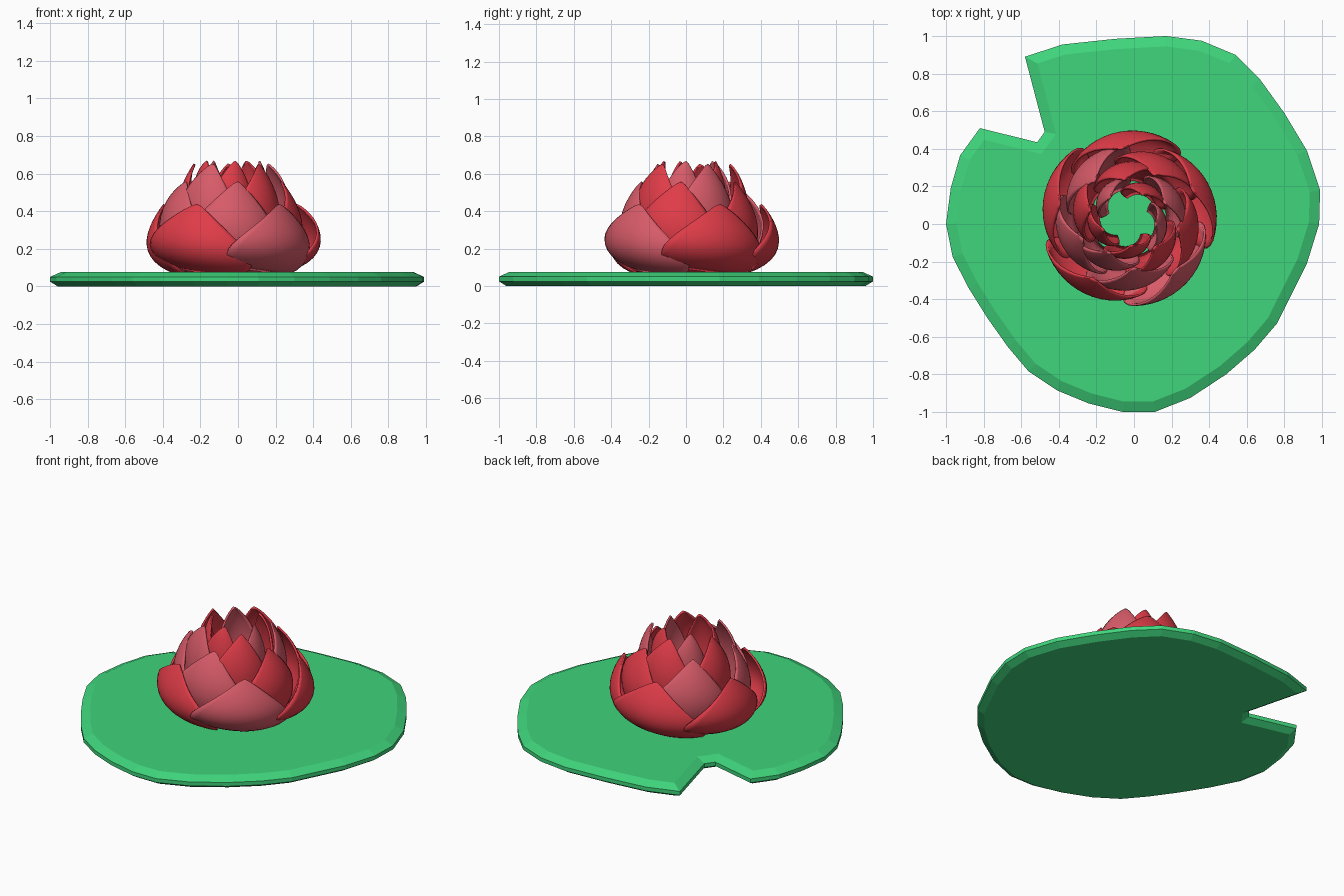
import bpy, bmesh, math
from mathutils import Vector

if "Cube" in bpy.data.objects:
    bpy.data.objects.remove(bpy.data.objects["Cube"])


def material(name, rgb):
    m = bpy.data.materials.new(name)
    m.diffuse_color = (*rgb, 1)
    m.use_nodes = True
    m.node_tree.nodes["Principled BSDF"].inputs["Base Color"].default_value = m.diffuse_color
    return m


GREEN = material("leaf green", (0.05, 0.66, 0.20))
RED = material("petal red", (0.74, 0.045, 0.065))
PINK = material("petal pink", (0.68, 0.105, 0.14))


def add_object(name, bm, mat):
    bmesh.ops.recalc_face_normals(bm, faces=bm.faces)
    me = bpy.data.meshes.new(name)
    bm.to_mesh(me)
    bm.free()
    me.materials.append(mat)
    ob = bpy.data.objects.new(name, me)
    bpy.context.collection.objects.link(ob)
    return ob


# Lily pad: notched outline, clockwise seen from above
OUTLINE = [(-.58, .89), (-.38, .955), (-.1, .985), (.17, 1), (.36, .975), (.54, .9),
           (.67, .77), (.8, .59), (.92, .39), (.99, .18), (.985, 0), (.92, -.21),
           (.84, -.37), (.76, -.53), (.64, -.67), (.49, -.8), (.3, -.925), (.11, -1),
           (-.06, -1), (-.24, -.955), (-.41, -.885), (-.56, -.785), (-.67, -.655),
           (-.78, -.5), (-.88, -.34), (-.965, -.175), (-1, 0), (-.975, .19),
           (-.925, .365), (-.82, .51), (-.515, .435), (-.475, .49)]


def inset(points, d):
    out = []
    for i, p in enumerate(points):
        p = Vector(p)
        a = (p - Vector(points[i - 1])).normalized()
        b = (Vector(points[(i + 1) % len(points)]) - p).normalized()
        na, nb = Vector((a.y, -a.x)), Vector((b.y, -b.x))
        out.append(p + (na + nb) * d / (1 + na.dot(nb)))
    return out


bm = bmesh.new()
rings = [[bm.verts.new((p.x, p.y, z)) for p in inset(OUTLINE, d)]
         for d, z in ((.04, 0), (0, .025), (0, .05), (.055, .075))]
n = len(OUTLINE)
for lo, hi in zip(rings, rings[1:]):
    for i in range(n):
        bm.faces.new((lo[i], lo[(i + 1) % n], hi[(i + 1) % n], hi[i]))
bm.faces.new(rings[0])
bm.faces.new(rings[-1])
add_object("lily_pad", bm, GREEN)


# Petals: cupped leaf shapes wrapped around the flower centre
CX, CY = -.03, .03
NU, NV = 14, 14


def petal(name, angle, half, base, bulge, tip, mat):
    base, bulge, tip = Vector(base), Vector(bulge), Vector(tip)
    ctrl = 2 * bulge - (base + tip) / 2
    bm = bmesh.new()
    grid = []
    for j in range(NV + 1):
        v = 1 - (1 - j / NV) ** 1.4
        prof = (1 - v) ** 2 * base + 2 * v * (1 - v) * ctrl + v * v * tip
        w = max(0, math.sin(math.pi * (.1 + .9 * v) ** .65)) ** .75
        row = []
        for i in range(NU + 1):
            u = 2 * i / NU - 1
            a = math.radians(angle + half * w * u)
            # leading edge flares out, trailing edge tucks in
            r = prof.x - .03 * u * w - .025 * u * u * w
            z = max(.072, prof.y - .03 * u * w)
            row.append(bm.verts.new((CX + r * math.cos(a), CY + r * math.sin(a), z)))
        grid.append(row)
    for j in range(NV):
        for i in range(NU):
            bm.faces.new((grid[j][i], grid[j][i + 1], grid[j + 1][i + 1], grid[j + 1][i]))
    bmesh.ops.remove_doubles(bm, verts=bm.verts, dist=.0005)
    for f in bm.faces:
        f.smooth = True
    ob = add_object(name, bm, mat)
    s = ob.modifiers.new("thickness", "SOLIDIFY")
    s.thickness = .012
    s.offset = 0


# Ring name, first angle, half width, (radius, height) of base, bulge, tip, colours
R, P = RED, PINK
RINGS = [
    ("outer_petal", 24, 46, (.30, .075), (.455, .21), (.37, .435), (R, R, R, R, P)),
    ("middle_petal", 60, 44, (.26, .075), (.375, .30), (.265, .555), (R, P, P, P, R)),
    ("inner_petal", 24, 45, (.20, .08), (.295, .38), (.205, .65), (P, R, R, P, R)),
    ("centre_petal", 60, 46, (.15, .09), (.205, .42), (.145, .665), (R, P, R, R, P)),
]
for name, start, half, base, bulge, tip, cols in RINGS:
    for k, mat in enumerate(cols):
        petal(f"{name}_{k + 1}", start + 72 * k, half, base, bulge, tip, mat)
